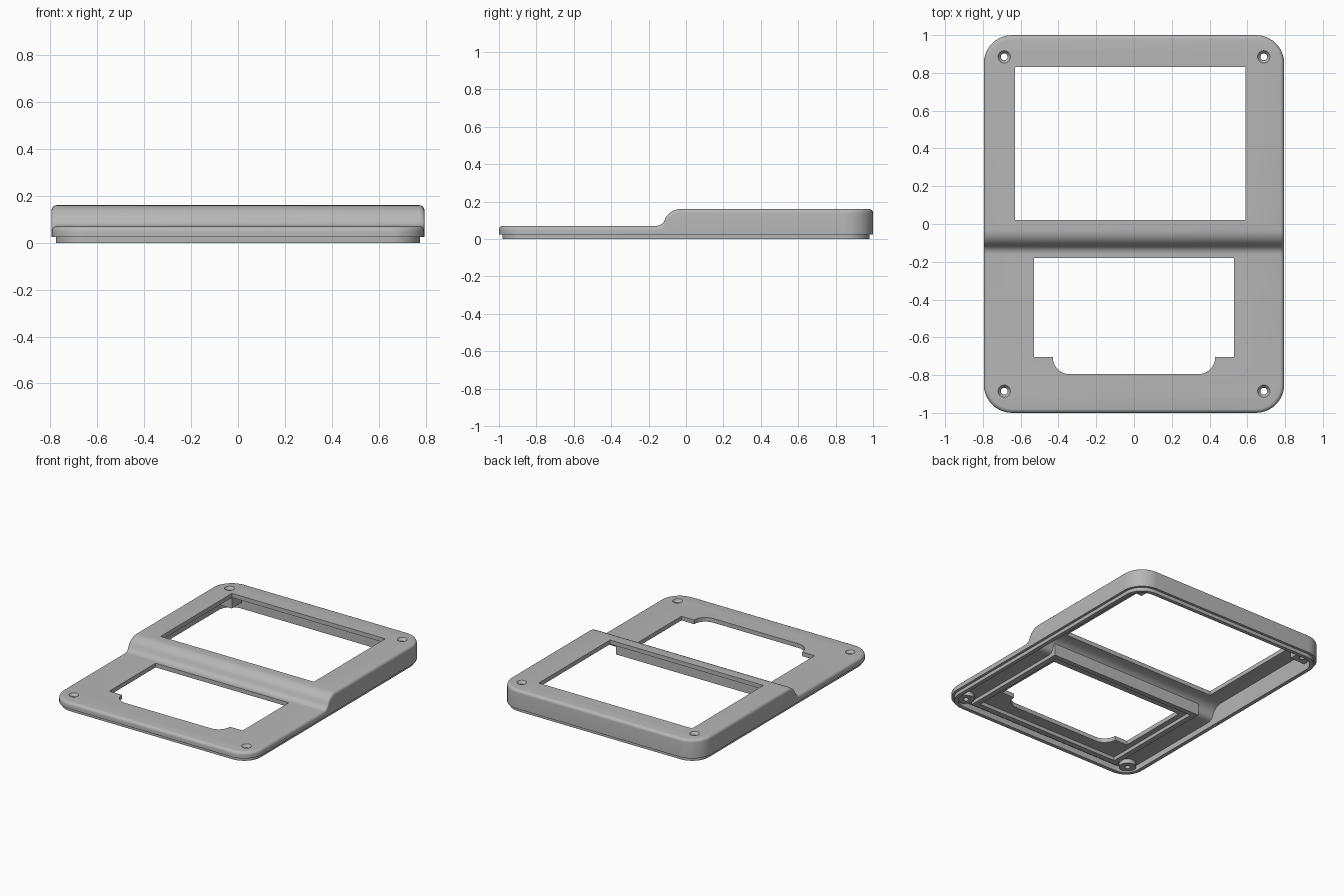
import bpy, bmesh, math

cube = bpy.data.objects.get("Cube")
if cube:
    bpy.data.objects.remove(cube)

W, L, R = 0.795, 1.0, 0.15          # half width, half length, corner radius
LOW, HIGH = 0.07, 0.16              # deck heights
FILLET = 0.022

grey = bpy.data.materials.new("plain grey")
grey.use_nodes = True
grey.diffuse_color = (0.47, 0.47, 0.47, 1)
grey.node_tree.nodes["Principled BSDF"].inputs["Base Color"].default_value = grey.diffuse_color


def make(name, bm):
    bmesh.ops.recalc_face_normals(bm, faces=bm.faces)
    mesh = bpy.data.meshes.new(name)
    bm.to_mesh(mesh)
    bm.free()
    mesh.materials.append(grey)
    obj = bpy.data.objects.new(name, mesh)
    bpy.context.collection.objects.link(obj)
    return obj


# S-shaped step between the two decks, as (y, z) points
STEP = []
for i in range(7):
    a = math.radians(10 * i)
    STEP.append((-0.16 + 0.05 * math.sin(a), LOW + 0.05 * (1 - math.cos(a))))
for i in range(7):
    a = math.radians(60 - 10 * i)
    STEP.append((-0.03 - 0.09 * math.sin(a), HIGH - 0.09 * (1 - math.cos(a))))


def half_outline(inset, shift):
    """Right half of the rounded outline, front to back, as (x, y, deck z)."""
    w, l, r = W - inset, L - inset, R - inset
    arc = [math.radians(90 * i / 10) for i in range(11)]
    front = [(w - r + r * math.sin(a), -l + r - r * math.cos(a), LOW) for a in arc]
    back = [(w - r + r * math.cos(a), l - r + r * math.sin(a), HIGH) for a in arc]
    return front + [(w, y + shift, z) for y, z in STEP] + back


def stepped_solid(name, rings, shift=0.0):
    """Rings are (inset, z, follows_deck); the last ring is closed by the deck."""
    bm = bmesh.new()
    loops = []
    for inset, z, follows in rings:
        pts = [(x, y, h + z if follows else z) for x, y, h in half_outline(inset, shift)]
        pts += [(-x, y, h) for x, y, h in reversed(pts)]
        loops.append([bm.verts.new(p) for p in pts])
    n = len(loops[0])
    for low, up in zip(loops, loops[1:]):
        for i in range(n):
            j = (i + 1) % n
            bm.faces.new((low[i], low[j], up[j], up[i]))
    bm.faces.new(loops[0])
    top = loops[-1]
    for i in range(n // 2 - 1):
        bm.faces.new((top[i], top[i + 1], top[n - 2 - i], top[n - 1 - i]))
    return make(name, bm)


def prism(name, outline, z0, z1):
    bm = bmesh.new()
    face = bm.faces.new([bm.verts.new((x, y, z0)) for x, y in outline])
    new = bmesh.ops.extrude_face_region(bm, geom=[face])["geom"]
    bmesh.ops.translate(bm, vec=(0, 0, z1 - z0),
                        verts=[v for v in new if isinstance(v, bmesh.types.BMVert)])
    return make(name, bm)


def box(name, x0, x1, y0, y1, z0, z1):
    return prism(name, [(x0, y0), (x1, y0), (x1, y1), (x0, y1)], z0, z1)


def cone(name, x, y, z0, z1, r0, r1):
    bm = bmesh.new()
    bmesh.ops.create_cone(bm, cap_ends=True, segments=32, radius1=r0, radius2=r1, depth=z1 - z0)
    bmesh.ops.translate(bm, vec=(x, y, (z0 + z1) / 2), verts=bm.verts)
    return make(name, bm)


def cut(target, cutter):
    mod = target.modifiers.new("cut", 'BOOLEAN')
    mod.operation = 'DIFFERENCE'
    mod.solver = 'EXACT'
    mod.object = cutter
    bpy.context.view_layer.objects.active = target
    bpy.ops.object.modifier_apply(modifier=mod.name)


def discard(obj):
    bpy.data.objects.remove(obj)


# Cover: recessed lip, walls, and a rounded top edge
rings = [(0.018, 0, False), (0.018, 0.025, False), (0, 0.025, False)]
for i in range(6):
    a = math.radians(18 * i)
    rings.append((FILLET * (1 - math.cos(a)), FILLET * (math.sin(a) - 1), True))
cover = stepped_solid("cover_shell", rings)

# Hollow underside
hollow = stepped_solid("hollow_cutter", [(0.045, -0.05, False), (0.045, -0.03, True)], 0.018)
cut(cover, hollow)
discard(hollow)

# Upper window
window = box("window_cutter", -0.63, 0.59, 0.02, 0.83, -0.1, 0.3)
cut(cover, window)
discard(window)

# Lower opening with a narrower, rounded front bay
side = [(0.53, -0.18), (0.53, -0.705), (0.43, -0.705)]
for i in range(1, 9):
    a = math.radians(90 * i / 8)
    side.append((0.34 + 0.09 * math.cos(a), -0.705 - 0.09 * math.sin(a)))
opening = prism("opening_cutter", side + [(-x, y) for x, y in reversed(side)], -0.1, 0.3)
cut(cover, opening)
discard(opening)

parts = [cover]

# Corner screw posts with countersunk holes
for sx, label in ((1, "left"), (-1, "right")):
    x = 0.687 * sx
    for y, top in ((-0.885, LOW), (0.885, HIGH)):
        if y < 0:
            post = cone("front_%s_post" % label, x, y, 0.01, LOW - 0.028, 0.055, 0.055)
        else:
            xs = sorted((0.632 * sx, 0.753 * sx))
            post = box("back_%s_post" % label, xs[0], xs[1], 0.832, 0.94, 0.05, HIGH - 0.028)
        hole = cone("hole_cutter", x, y, -0.1, 0.3, 0.018, 0.018)
        sink = cone("sink_cutter", x, y, top - 0.02, top + 0.002, 0.018, 0.034)
        cut(post, hole)
        cut(cover, hole)
        cut(cover, sink)
        discard(hole)
        discard(sink)
        parts.append(post)

# Rib frame under the lower opening
for sx, label in ((1, "left"), (-1, "right")):
    xs = sorted((0.57 * sx, 0.61 * sx))
    parts.append(box("%s_rib" % label, xs[0], xs[1], -0.92, -0.075, 0.015, 0.045))
parts.append(box("front_rib", -0.57, 0.57, -0.92, -0.88, 0.015, 0.045))
parts.append(box("back_rib", -0.61, 0.61, -0.11, -0.075, 0.015, 0.1))

# Smooth curves, sharp edges
bpy.ops.object.select_all(action='DESELECT')
for part in parts:
    part.select_set(True)
bpy.context.view_layer.objects.active = cover
bpy.ops.object.shade_smooth_by_angle(angle=math.radians(30))
